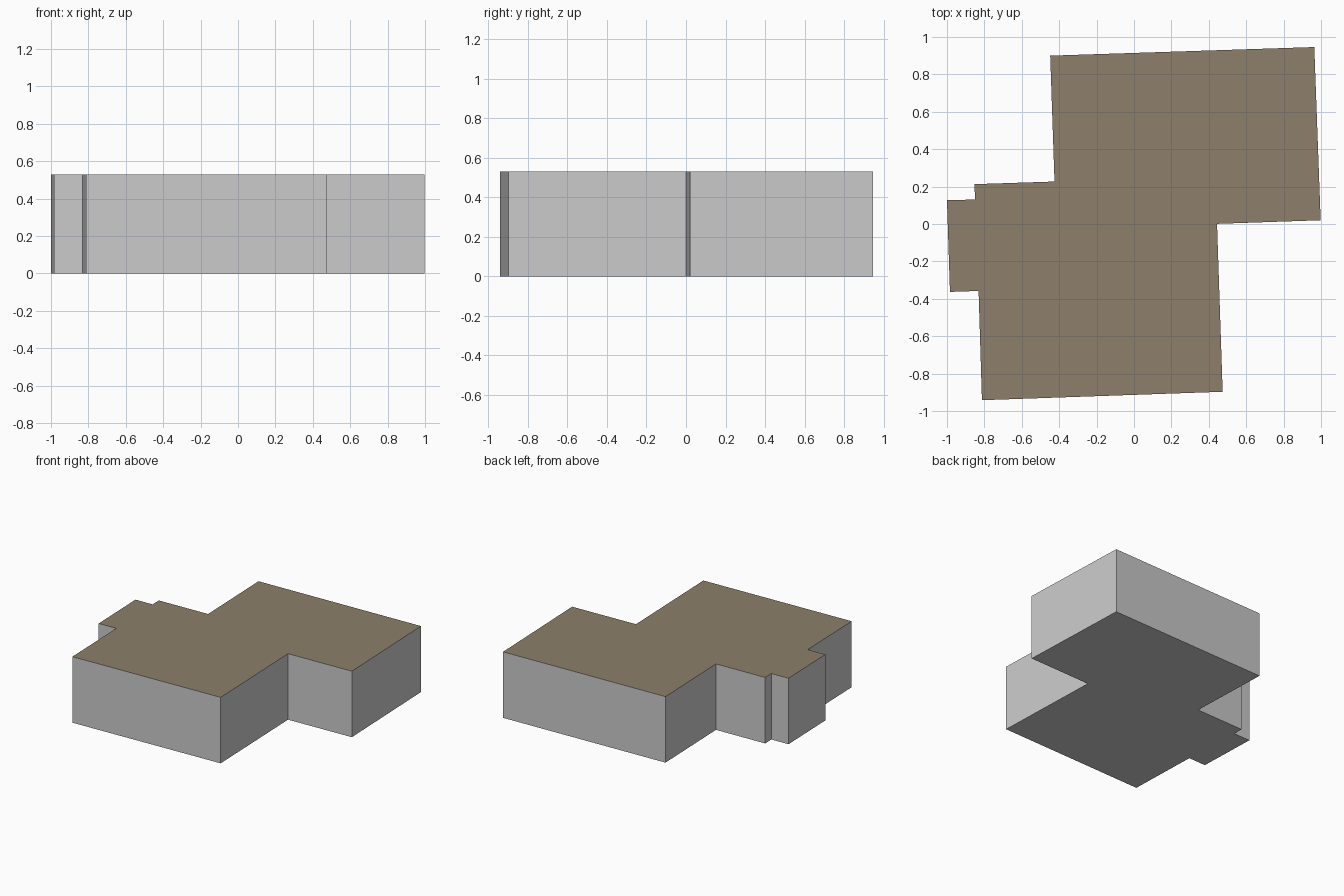
import bpy, bmesh

if "Cube" in bpy.data.objects:
    bpy.data.objects.remove(bpy.data.objects["Cube"])

HEIGHT = 0.53


def material(name, rgb):
    m = bpy.data.materials.new(name)
    m.diffuse_color = (*rgb, 1.0)
    m.use_nodes = True
    m.node_tree.nodes["Principled BSDF"].inputs["Base Color"].default_value = m.diffuse_color
    return m


wall = material("pale grey wall", (0.60, 0.60, 0.60))
roof = material("brown roof", (0.266, 0.212, 0.147))

# Stepped footprint, slightly turned from the axes, counter-clockwise
footprint = [
    (-0.813, -0.942), (0.474, -0.897), (0.444, 0.001), (0.998, 0.020),
    (0.964, 0.946), (-0.448, 0.900), (-0.425, 0.227), (-0.853, 0.213),
    (-0.850, 0.131), (-1.000, 0.127), (-0.984, -0.363), (-0.831, -0.358),
]

# Building block: extruded footprint with a flat roof
bm = bmesh.new()
base = bm.faces.new([bm.verts.new((x, y, 0)) for x, y in footprint])
extruded = bmesh.ops.extrude_face_region(bm, geom=[base], use_keep_orig=True)
top = [v for v in extruded["geom"] if isinstance(v, bmesh.types.BMVert)]
bmesh.ops.translate(bm, vec=(0, 0, HEIGHT), verts=top)
bmesh.ops.recalc_face_normals(bm, faces=bm.faces)

# Brown on upward faces only
for f in bm.faces:
    f.material_index = 1 if f.normal.z > 0.5 else 0

mesh = bpy.data.meshes.new("building_block")
bm.to_mesh(mesh)
bm.free()
mesh.materials.append(wall)
mesh.materials.append(roof)
building = bpy.data.objects.new("building_block", mesh)
bpy.context.collection.objects.link(building)
